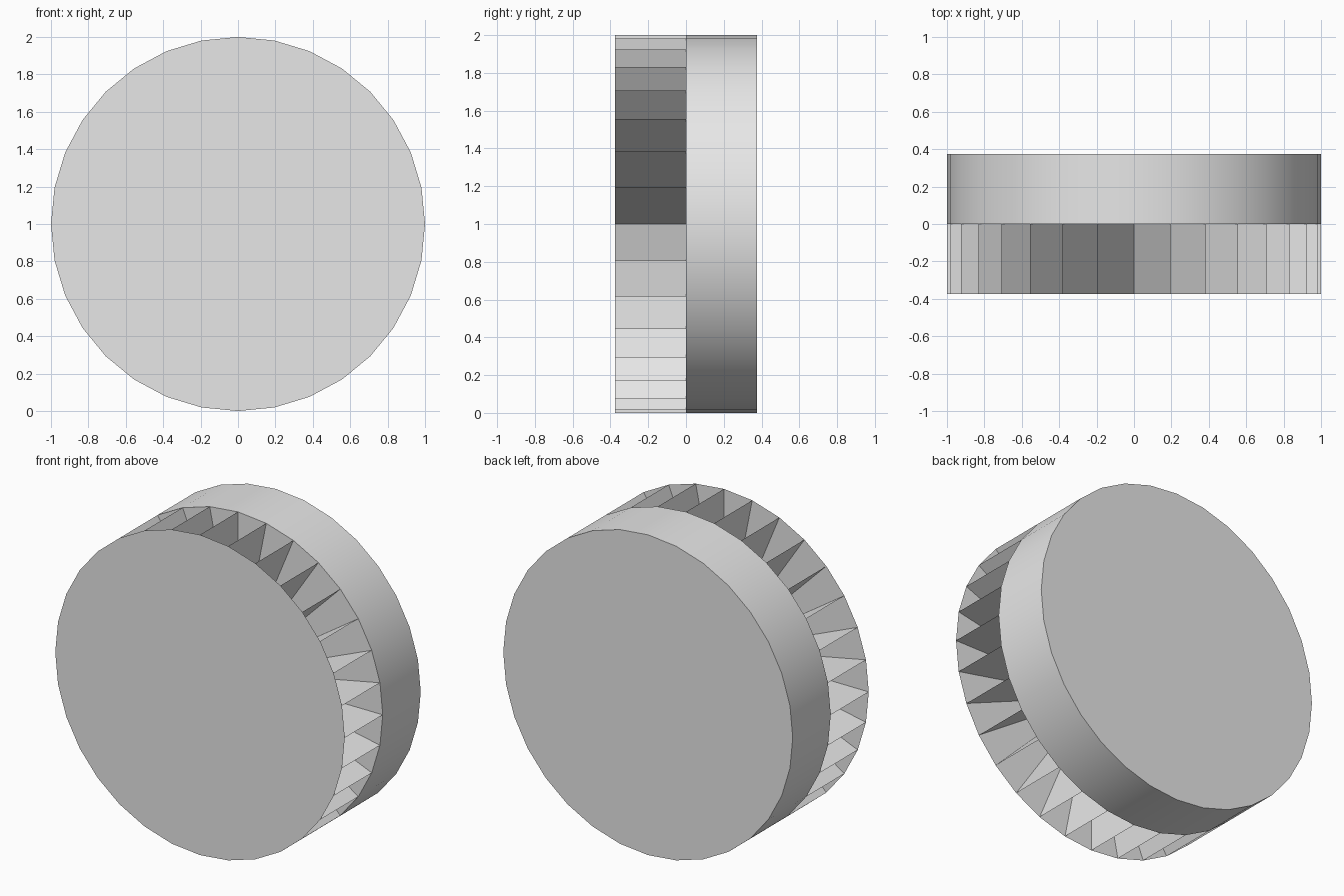
import bpy, bmesh
from math import pi, sin, cos
from mathutils import Matrix, Vector

SIDES = 32
RADIUS = 1.0
DEPTH = 0.375          # depth of each half of the wheel
CENTRE = Vector((0, 0, 1))

cube = bpy.data.objects.get("Cube")
if cube:
    bpy.data.objects.remove(cube, do_unlink=True)

# Single plain material
grey = bpy.data.materials.new("light_grey")
grey.use_nodes = True
grey.diffuse_color = (0.8, 0.8, 0.8, 1)
grey.node_tree.nodes["Principled BSDF"].inputs["Base Color"].default_value = (0.8, 0.8, 0.8, 1)


def finish(bm, name):
    """Turn a bmesh into a named object with the material."""
    mesh = bpy.data.meshes.new(name)
    bm.to_mesh(mesh)
    bm.free()
    mesh.materials.append(grey)
    obj = bpy.data.objects.new(name, mesh)
    bpy.context.collection.objects.link(obj)
    return obj


def facing_front(y):
    """Place a z-axis primitive so that its axis runs along y."""
    return Matrix.Translation(CENTRE + Vector((0, y, 0))) @ Matrix.Rotation(pi / 2, 4, "X")


# Solid rear drum with a smooth rim
bm = bmesh.new()
bmesh.ops.create_cone(bm, cap_ends=True, segments=SIDES, radius1=RADIUS, radius2=RADIUS,
                      depth=DEPTH, matrix=facing_front(DEPTH / 2))
drum = finish(bm, "rear_drum")
bpy.ops.object.select_all(action="DESELECT")
drum.select_set(True)
bpy.context.view_layer.objects.active = drum
bpy.ops.object.shade_smooth_by_angle(angle=pi / 6)

# Thin front disc
bm = bmesh.new()
bmesh.ops.create_circle(bm, cap_ends=True, segments=SIDES, radius=RADIUS,
                        matrix=facing_front(-DEPTH))
finish(bm, "front_disc")

# Radial fins from the axle to the rim, joining the disc and the drum
bm = bmesh.new()
axle = [bm.verts.new(CENTRE + Vector((0, y, 0))) for y in (-DEPTH, 0)]
for i in range(SIDES):
    a = 2 * pi * i / SIDES
    rim = [bm.verts.new(CENTRE + Vector((RADIUS * cos(a), y, RADIUS * sin(a))))
           for y in (0, -DEPTH)]
    bm.faces.new(axle + rim)
finish(bm, "radial_fins")
